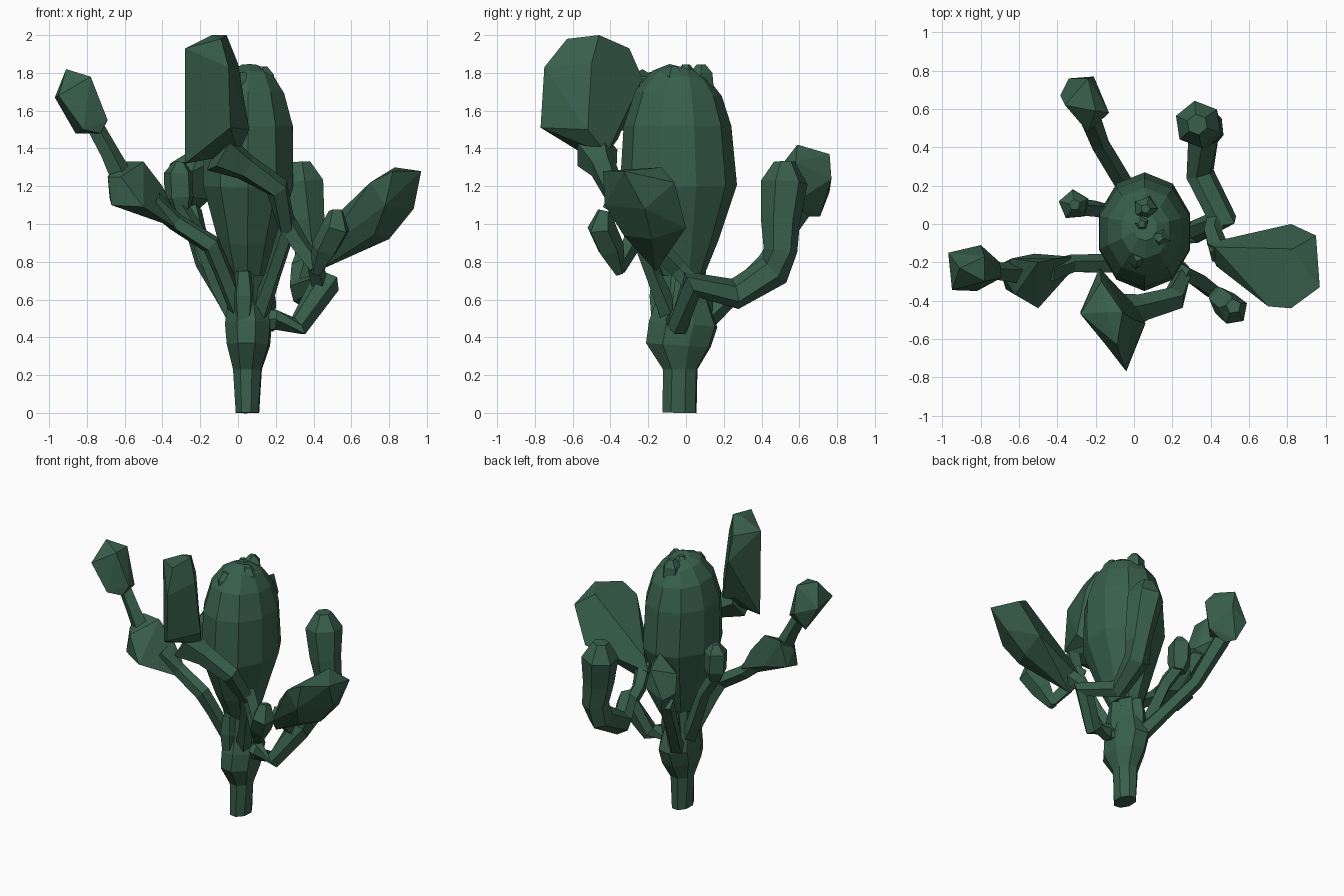
import bpy, bmesh, math
from mathutils import Vector

green = bpy.data.materials.new("cactus_green")
green.diffuse_color = (0.04, 0.115, 0.072, 1)


def finish(bm, name):
    bmesh.ops.recalc_face_normals(bm, faces=bm.faces)
    me = bpy.data.meshes.new(name)
    bm.to_mesh(me)
    bm.free()
    me.materials.append(green)
    ob = bpy.data.objects.new(name, me)
    bpy.context.collection.objects.link(ob)
    return ob


def tube(name, pts, n=5, side=(1, 0.2, 0), turn=0.0):
    """Loft n-sided rings along points (x, y, z, half width, [half depth])."""
    bm = bmesh.new()
    cs = [Vector(p[:3]) for p in pts]
    rings = []
    for i, p in enumerate(pts):
        t = (cs[min(i + 1, len(cs) - 1)] - cs[max(i - 1, 0)]).normalized()
        u = Vector(side)
        u = (u - t * u.dot(t)).normalized()
        v = t.cross(u)
        a, b = p[3], p[-1]
        ang = [turn + 2 * math.pi * k / n for k in range(n)]
        rings.append([bm.verts.new(cs[i] + u * a * math.cos(w) + v * b * math.sin(w)) for w in ang])
    for r, s in zip(rings, rings[1:]):
        for k in range(n):
            j = (k + 1) % n
            bm.faces.new((r[k], r[j], s[j], s[k]))
    bm.faces.new(rings[0][::-1])
    bm.faces.new(rings[-1])
    return finish(bm, name)


def hull(name, pts):
    """Faceted pad spanned by a few corner points."""
    bm = bmesh.new()
    vs = [bm.verts.new(p) for p in pts]
    res = bmesh.ops.convex_hull(bm, input=vs)
    junk = [g for g in res["geom_interior"] + res["geom_unused"] if isinstance(g, bmesh.types.BMVert)]
    bmesh.ops.delete(bm, geom=list(set(junk)), context='VERTS')
    bmesh.ops.dissolve_limit(bm, angle_limit=math.radians(7), verts=bm.verts, edges=bm.edges)
    return finish(bm, name)


UP = (1, 0, 0)

# Trunk and main body
tube("trunk", [(.05, -.035, 0, .065, .095), (.05, -.03, .23, .08, .095),
               (.055, -.04, .36, .12, .18), (.055, -.015, .47, .13, .19),
               (.05, -.02, .58, .11, .15), (.05, -.02, .8, .09, .11)], 8, UP, .3)
tube("main_body", [(.05, -.02, .73, .11, .12), (.05, -.03, .9, .16, .2),
                   (.055, -.04, 1.2, .25, .31), (.055, -.045, 1.52, .247, .285),
                   (.055, -.04, 1.69, .2, .23), (.06, -.03, 1.79, .13, .15),
                   (.06, -.02, 1.83, .06, .07)], 10, UP, .31)
# Buds on the crown
for i, (x, y, z, r) in enumerate([(.06, .08, 1.77, .07), (.13, -.07, 1.76, .07),
                                  (.02, -.17, 1.73, .07), (.04, 0, 1.77, .06)]):
    tube(f"crown_bud_{i}", [(x, y, z - .05, r), (x, y, z + .03, r * .9), (x, y, z + .075, r * .35)], 5, UP, i)

# Left arm with two bulbs
tube("left_arm_stem", [(.02, -.08, .5, .05), (-.08, -.16, .75, .05), (-.14, -.21, .89, .055),
                       (-.33, -.21, 1.01, .05), (-.45, -.25, 1.12, .06)], 5, (0, 1, 0))
hull("left_arm_bulb", [(-.67, -.34, 1.1), (-.68, -.2, 1.14), (-.69, -.27, 1.25), (-.64, -.18, 1.33),
                       (-.5, -.2, 1.33), (-.5, -.44, 1.09), (-.62, -.37, 1.25), (-.33, -.17, 1.05),
                       (-.33, -.25, .98), (-.52, -.155, 1.12), (-.4, -.18, 1.2)])
tube("left_arm_upper_stem", [(-.62, -.25, 1.26, .06), (-.68, -.25, 1.38, .05), (-.78, -.24, 1.56, .045)], 4)
hull("left_arm_head", [(-.97, -.15, 1.67), (-.95, -.345, 1.68), (-.82, -.35, 1.5), (-.7, -.2, 1.53),
                       (-.69, -.28, 1.55), (-.86, -.16, 1.48), (-.8, -.11, 1.6), (-.91, -.23, 1.82),
                       (-.78, -.17, 1.78), (-.78, -.3, 1.78), (-.73, -.3, 1.48)])

# Front arm carrying the tall paddle and the small blade
tube("front_arm_stem", [(.1, -.08, .5, .06), (.18, -.17, .72, .045), (.26, -.26, .97, .05),
                        (.21, -.39, 1.19, .065), (.04, -.44, 1.3, .075), (-.1, -.48, 1.38, .12)], 5, (0, 1, 0))
hull("front_paddle", [(-.04, -.77, 1.51), (-.05, -.75, 1.83), (-.09, -.63, 1.98),
                      (.06, -.52, 1.5), (0, -.5, 1.85), (-.06, -.46, 2.0),
                      (-.28, -.46, 1.32), (-.3, -.47, 1.6), (-.28, -.47, 1.93), (-.14, -.46, 2.0),
                      (-.18, -.23, 1.77), (-.17, -.3, 1.93), (-.14, -.36, 1.45), (0, -.42, 1.37)])
tube("small_blade_stem", [(.25, -.25, 1.03, .05), (.33, -.29, .89, .05), (.42, -.36, .77, .045)], 4)
tube("small_blade", [(.41, -.35, .74, .03), (.46, -.4, .87, .075), (.52, -.45, .98, .08),
                     (.52, -.43, 1.07, .04)], 5, (.7, -.7, 0))

# Right arm bending to the rear column
tube("right_rear_arm", [(.08, -.04, .5, .06), (.2, -.05, .49, .06), (.32, -.04, .46, .06),
                        (.46, .03, .68, .08), (.345, .26, .63, .065, .09), (.365, .47, .755, .09),
                        (.385, .5, .86, .09), (.36, .5, 1.02, .105), (.335, .52, 1.22, .125),
                        (.33, .52, 1.33, .055)], 6, (.8, -.3, .5))
# Large right paddle growing from that bend
tube("right_paddle_stem", [(.43, .03, .68, .05), (.41, -.04, .76, .05), (.45, -.16, .88, .06)], 5)
hull("right_paddle", [(.38, -.1, .86), (.42, -.16, .75), (.43, -.22, .84), (.42, -.12, .95),
                      (.82, 0, .98), (.95, -.06, 1.22), (.97, -.33, 1.28), (.82, -.44, 1.28),
                      (.7, -.43, 1.22), (.83, -.13, 1.3), (.8, -.18, .92), (.72, -.33, .94),
                      (.93, -.22, 1.08), (.78, -.43, 1.1)])

# Rear left arm
tube("rear_arm_stem", [(.03, .06, .45, .06), (-.06, .22, .6, .05), (-.18, .42, .8, .05),
                       (-.25, .6, 1.07, .06)], 5)
hull("rear_arm_head", [(-.34, .76, 1.17), (-.21, .77, 1.24), (-.13, .58, 1.33), (-.24, .48, 1.28),
                       (-.385, .67, 1.2), (-.36, .62, 1.32), (-.2, .59, 1.42), (-.24, .76, 1.37),
                       (-.25, .63, 1.04), (-.29, .71, 1.04), (-.15, .6, 1.13), (-.24, .5, 1.14)])

# Small left bud
tube("small_bud_stem", [(0, 0, .5, .06), (-.1, .05, .68, .05), (-.2, .08, .93, .045),
                        (-.31, .09, 1.1, .045)], 4)
tube("small_bud", [(-.3, .1, 1.07, .05), (-.31, .1, 1.14, .08), (-.315, .1, 1.27, .08),
                   (-.31, .1, 1.33, .03)], 5, UP, .4)

# Swellings where stems leave the trunk
for name, x, y, z in [("front_knot", .03, -.14, .62), ("right_knot", .14, -.02, .58), ("rear_knot", .04, .08, .6)]:
    tube(name, [(x, y, z - .15, .05), (x, y, z, .065), (x, y, z + .13, .045)], 5, UP, .3)
